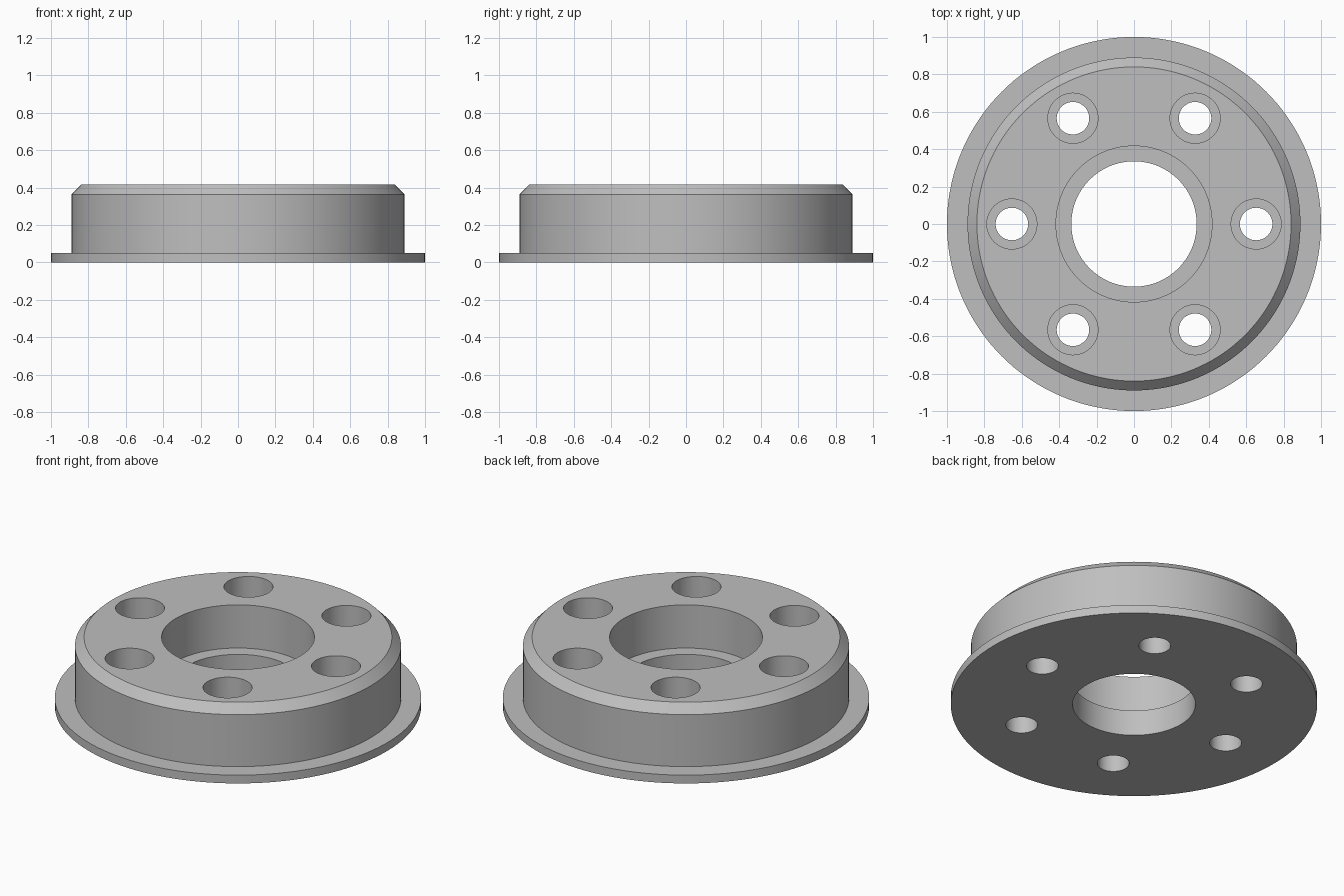
import bpy, bmesh, math
from mathutils import Matrix, Vector

cube = bpy.data.objects.get("Cube")
if cube:
    bpy.data.objects.remove(cube, do_unlink=True)

TOP, FLOOR = 0.415, 0.155      # upper face, counterbore floor
BOLT_CIRCLE, BOLTS = 0.653, 6

grey = bpy.data.materials.new("plain grey")
grey.use_nodes = True
colour = (0.52, 0.52, 0.52, 1)
grey.diffuse_color = colour
grey.node_tree.nodes["Principled BSDF"].inputs["Base Color"].default_value = colour


def lathe(name, profile, steps, closed):
    """Revolve an (r, z) profile about the z axis."""
    bm = bmesh.new()
    verts = [bm.verts.new((r, 0, z)) for r, z in profile]
    pairs = list(zip(verts, verts[1:]))
    if closed:
        pairs.append((verts[-1], verts[0]))
    edges = [bm.edges.new(p) for p in pairs]
    bmesh.ops.spin(bm, geom=verts + edges, cent=(0, 0, 0), axis=(0, 0, 1),
                   angle=math.tau, steps=steps, use_duplicate=False)
    bmesh.ops.remove_doubles(bm, verts=bm.verts, dist=1e-5)
    bmesh.ops.recalc_face_normals(bm, faces=bm.faces)
    mesh = bpy.data.meshes.new(name)
    bm.to_mesh(mesh)
    bm.free()
    obj = bpy.data.objects.new(name, mesh)
    bpy.context.collection.objects.link(obj)
    return obj


# Flanged, chamfered body with a stepped centre bore
hub = lathe("flanged_hub", [
    (0.335, 0), (1, 0), (1, 0.05), (0.89, 0.05), (0.89, 0.363),
    (0.84, TOP), (0.417, TOP), (0.417, FLOOR), (0.335, FLOOR)], 144, True)
hub.data.materials.append(grey)

# Stepped cutters for the ring of counterbored bolt holes
cutter = lathe("bolt_hole_cutter", [
    (0, -0.1), (0.087, -0.1), (0.087, FLOOR), (0.134, FLOOR),
    (0.134, TOP + 0.1), (0, TOP + 0.1)], 48, False)
bm = bmesh.new()
for i in range(BOLTS):
    turn = Matrix.Rotation(math.tau * i / BOLTS, 4, "Z")
    start = len(bm.verts)
    bm.from_mesh(cutter.data)
    bm.verts.ensure_lookup_table()
    bmesh.ops.transform(bm, verts=bm.verts[start:],
                        matrix=turn @ Matrix.Translation(Vector((BOLT_CIRCLE, 0, 0))))
bm.to_mesh(cutter.data)
bm.free()
cutter.data.materials.append(grey)

# Cut the bolt holes, then drop the cutter
cut = hub.modifiers.new("bolt holes", "BOOLEAN")
cut.operation = "DIFFERENCE"
cut.solver = "EXACT"
cut.object = cutter
bpy.ops.object.select_all(action="DESELECT")
hub.select_set(True)
bpy.context.view_layer.objects.active = hub
bpy.ops.object.modifier_apply(modifier=cut.name)
bpy.data.objects.remove(cutter, do_unlink=True)

bpy.ops.object.shade_smooth_by_angle(angle=math.radians(30))
